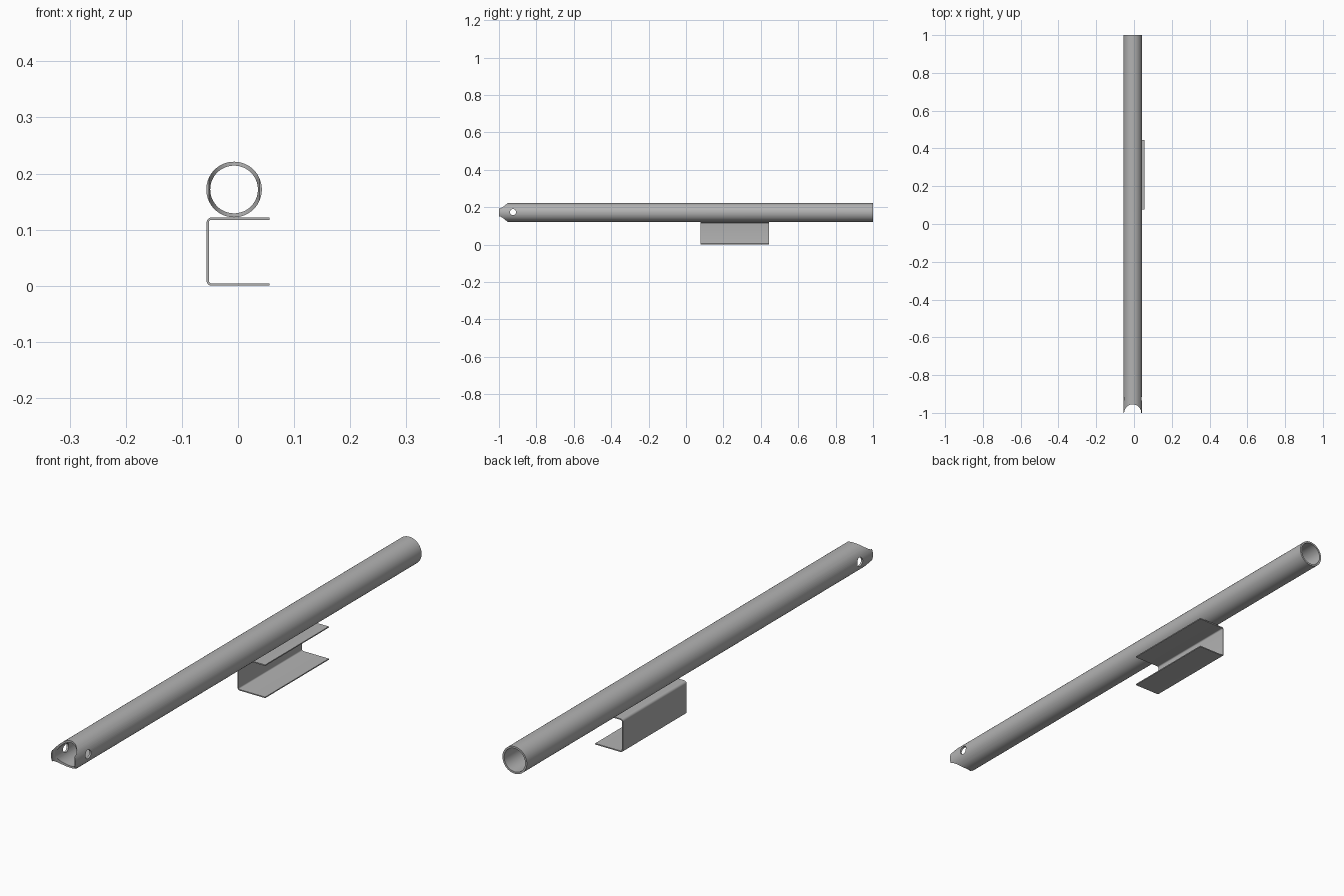
import bpy, bmesh, math
from mathutils import Matrix, Vector

if "Cube" in bpy.data.objects:
    bpy.data.objects.remove(bpy.data.objects["Cube"])

grey = bpy.data.materials.new("steel_grey")
grey.use_nodes = True
colour = (0.45, 0.45, 0.45, 1)
grey.diffuse_color = colour
grey.node_tree.nodes["Principled BSDF"].inputs["Base Color"].default_value = colour

TUBE_X, TUBE_Z = -0.007, 0.1715
OUTER, INNER = 0.0495, 0.0425


def add_object(name, bm):
    bmesh.ops.recalc_face_normals(bm, faces=bm.faces)
    mesh = bpy.data.meshes.new(name)
    bm.to_mesh(mesh)
    bm.free()
    mesh.materials.append(grey)
    obj = bpy.data.objects.new(name, mesh)
    bpy.context.collection.objects.link(obj)
    return obj


def cylinder(name, radius, length, axis, centre, sides):
    bm = bmesh.new()
    turn = Vector((0, 0, 1)).rotation_difference(Vector(axis)).to_matrix().to_4x4()
    bmesh.ops.create_cone(bm, cap_ends=True, segments=sides, radius1=radius, radius2=radius,
                          depth=length, matrix=Matrix.Translation(centre) @ turn)
    return add_object(name, bm)


def extrude_profile(name, points, y0, y1):
    bm = bmesh.new()
    face = bm.faces.new([bm.verts.new((x, y0, z)) for x, z in points])
    made = bmesh.ops.extrude_face_region(bm, geom=[face])["geom"]
    verts = [g for g in made if isinstance(g, bmesh.types.BMVert)]
    bmesh.ops.translate(bm, vec=(0, y1 - y0, 0), verts=verts)
    return add_object(name, bm)


def smooth(obj):
    bpy.ops.object.select_all(action="DESELECT")
    obj.select_set(True)
    bpy.context.view_layer.objects.active = obj
    bpy.ops.object.shade_smooth_by_angle(angle=math.radians(30))


# Tube with a bore, a saddle-shaped front end and a cross hole
tube = cylinder("main_tube", OUTER, 2, (0, 1, 0), (TUBE_X, 0, TUBE_Z), 64)
cutters = [
    cylinder("bore_cutter", INNER, 2.2, (0, 1, 0), (TUBE_X, 0, TUBE_Z), 64),
    cylinder("saddle_cutter", 0.045, 0.3, (0, 0, 1), (TUBE_X, -1, TUBE_Z), 64),
    cylinder("hole_cutter", 0.016, 0.3, (1, 0, 0), (TUBE_X, -0.925, TUBE_Z + 0.002), 32),
]
for cutter in cutters:
    mod = tube.modifiers.new(cutter.name, "BOOLEAN")
    mod.operation = "DIFFERENCE"
    mod.solver = "EXACT"
    mod.object = cutter
bpy.context.view_layer.update()
result = bpy.data.meshes.new_from_object(tube.evaluated_get(bpy.context.evaluated_depsgraph_get()))
tube.modifiers.clear()
tube.data = result
for cutter in cutters:
    bpy.data.objects.remove(cutter)
smooth(tube)

# C-shaped bracket, open towards +x, with rounded bends
LEFT, RIGHT, TOP, WALL, BEND = -0.056, 0.056, 0.1215, 0.004, 0.009


def bend(radius, z, start):
    return [(LEFT + BEND + radius * math.cos(a), z + radius * math.sin(a))
            for a in (math.radians(start + 15 * i) for i in range(7))]


def channel(radius, inset):
    upper = bend(radius, TOP - BEND, 90)
    lower = bend(radius, BEND, 180)
    return [(RIGHT, TOP - inset)] + upper + lower + [(RIGHT, inset)]


profile = channel(BEND, 0) + channel(BEND - WALL, WALL)[::-1]
bracket = extrude_profile("channel_bracket", profile, 0.077, 0.445)
smooth(bracket)
